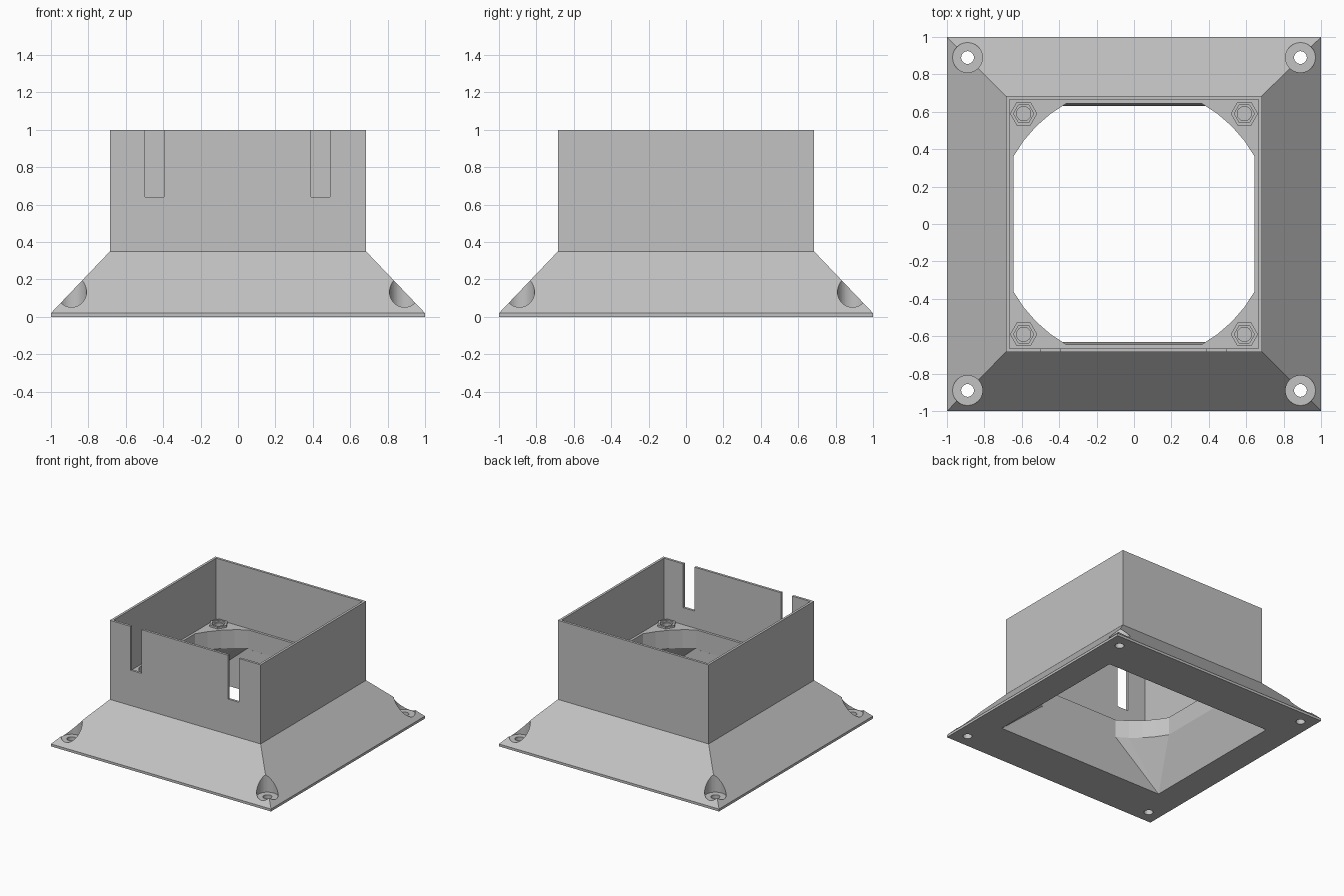
import bpy, bmesh, math
from mathutils import Vector

default = bpy.data.objects.get("Cube")
if default:
    bpy.data.objects.remove(default, do_unlink=True)

grey = bpy.data.materials.new("plain_grey")
grey.use_nodes = True
COLOUR = (0.54, 0.54, 0.54, 1)
grey.diffuse_color = COLOUR
grey.node_tree.nodes["Principled BSDF"].inputs["Base Color"].default_value = COLOUR


def loft(name, rings):
    """Closed solid through rings of (points, z) with equal point counts."""
    bm = bmesh.new()
    loops = [[bm.verts.new((x, y, z)) for x, y in pts] for pts, z in rings]
    n = len(loops[0])
    for low, high in zip(loops, loops[1:]):
        for i in range(n):
            j = (i + 1) % n
            bm.faces.new((low[i], low[j], high[j], high[i]))
    bm.faces.new(loops[0][::-1])
    bm.faces.new(loops[-1])
    return finish(name, bm)


def finish(name, bm):
    bmesh.ops.recalc_face_normals(bm, faces=bm.faces)
    mesh = bpy.data.meshes.new(name)
    bm.to_mesh(mesh)
    bm.free()
    mesh.materials.append(grey)
    obj = bpy.data.objects.new(name, mesh)
    bpy.context.collection.objects.link(obj)
    return obj


def hull(name, points):
    bm = bmesh.new()
    for p in points:
        bm.verts.new(p)
    bmesh.ops.convex_hull(bm, input=bm.verts)
    return finish(name, bm)


def rect(x, y, cx=0, cy=0):
    return [(cx - x, cy - y), (cx + x, cy - y), (cx + x, cy + y), (cx - x, cy + y)]


def polygon(r, sides, cx, cy):
    return [(cx + r * math.cos(math.tau * i / sides), cy + r * math.sin(math.tau * i / sides))
            for i in range(sides)]


def prism(name, pts, z0, z1):
    return loft(name, [(pts, z0), (pts, z1)])


def combine(target, other, operation="DIFFERENCE"):
    mod = target.modifiers.new("shape", "BOOLEAN")
    mod.operation = operation
    mod.solver = "EXACT"
    mod.object = other
    bpy.context.view_layer.update()
    bpy.context.view_layer.objects.active = target
    with bpy.context.temp_override(object=target, active_object=target):
        bpy.ops.object.modifier_apply(modifier=mod.name)
    bpy.data.objects.remove(other, do_unlink=True)


# Solid outside: thin flange, sloped skirt and square collar
WALL, FLOOR, THROAT = 0.685, 0.5, 0.35
body = loft("fan_duct_housing", [(rect(1, 1), 0), (rect(1, 1), 0.02),
                                 (rect(WALL, WALL), THROAT), (rect(WALL, WALL), 1)])

# Hollow collar above the floor plate
combine(body, prism("collar_cutter", rect(0.665, 0.665), FLOOR, 1.1))

# Round opening with flattened sides
RADIUS, FLAT, STEPS = 0.739, 0.645, 4
start = math.acos(FLAT / RADIUS)
opening = []
for quarter in range(4):
    for i in range(STEPS + 1):
        a = quarter * math.pi / 2 + start + (math.pi / 2 - 2 * start) * i / STEPS
        opening.append((RADIUS * math.cos(a), RADIUS * math.sin(a)))
combine(body, prism("opening_cutter", opening, THROAT - 0.01, FLOOR + 0.1))

# Funnel from the rectangular mouth up to the opening
mouth = rect(0.77, 0.63)
combine(body, hull("funnel_cutter", [(x, y, THROAT) for x, y in opening]
                   + [(x, y, z) for z in (-0.02, 0) for x, y in mouth]))

# Cable slots in the front wall
for x in (-0.447, 0.44):
    combine(body, prism("slot_cutter", rect(0.051, 0.04, x, -0.68), 0.64, 1.1))

for sx in (-1, 1):
    for sy in (-1, 1):
        # Screw pocket and through hole in each flange corner
        cx, cy = 0.89 * sx, 0.89 * sy
        combine(body, prism("pocket_cutter", polygon(0.08, 48, cx, cy), 0.05, 0.4))
        combine(body, prism("screw_cutter", polygon(0.034, 32, cx, cy), -0.1, 0.2))
        # Hexagonal nut seat with a blind hole in each floor corner
        cx, cy = 0.59 * sx, 0.59 * sy
        combine(body, prism("nut_seat", polygon(0.073, 6, cx, cy), FLOOR - 0.03, FLOOR + 0.015), "UNION")
        combine(body, prism("nut_cutter", polygon(0.054, 6, cx, cy), FLOOR, FLOOR + 0.1))
        combine(body, prism("bolt_cutter", polygon(0.038, 24, cx, cy), THROAT + 0.03, FLOOR + 0.1))

body.data.materials.clear()
body.data.materials.append(grey)
for face in body.data.polygons:
    face.material_index = 0
    face.use_smooth = False
